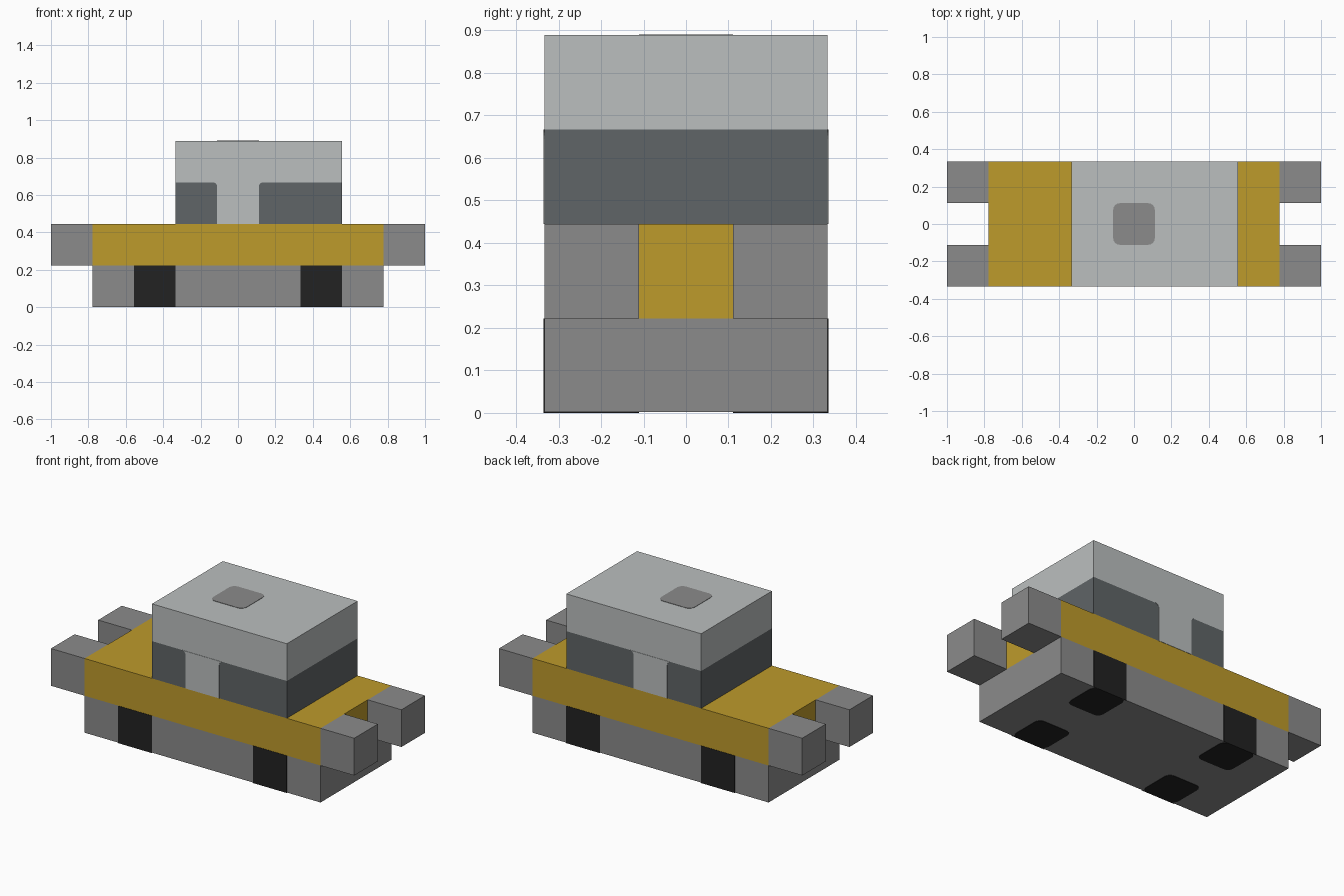
import bpy, bmesh, math
from mathutils import Vector

if "Cube" in bpy.data.objects:
    bpy.data.objects.remove(bpy.data.objects["Cube"])

U = 2 / 18      # one block unit
T = 0.002       # thickness of painted plates


def material(name, srgb):
    m = bpy.data.materials.new(name)
    lin = [((c / 255 + 0.055) / 1.055) ** 2.4 for c in srgb]
    m.diffuse_color = (*lin, 1)
    m.use_nodes = True
    m.node_tree.nodes["Principled BSDF"].inputs["Base Color"].default_value = m.diffuse_color
    return m


LIGHT = material("light_grey", (187, 191, 191))
GREY = material("mid_grey", (139, 139, 139))
GOLD = material("gold", (190, 155, 43))
GLASS = material("dark_glass", (96, 101, 103))
BLACK = material("black", (34, 34, 34))


def finish(name, bm, mat):
    bmesh.ops.recalc_face_normals(bm, faces=bm.faces)
    me = bpy.data.meshes.new(name)
    bm.to_mesh(me)
    bm.free()
    me.materials.append(mat)
    ob = bpy.data.objects.new(name, me)
    bpy.context.collection.objects.link(ob)
    return ob


def prism(name, points, offset, mat):
    """Extrude a flat outline of 3D points along an offset."""
    bm = bmesh.new()
    face = bm.faces.new([bm.verts.new(p) for p in points])
    ext = bmesh.ops.extrude_face_region(bm, geom=[face], use_keep_orig=True)
    moved = [g for g in ext["geom"] if isinstance(g, bmesh.types.BMVert)]
    bmesh.ops.translate(bm, verts=moved, vec=Vector(offset))
    return finish(name, bm, mat)


def box(name, x, y, z, mat):
    pts = [(x[0], y[0], z[0]), (x[1], y[0], z[0]), (x[1], y[1], z[0]), (x[0], y[1], z[0])]
    return prism(name, pts, (0, 0, z[1] - z[0]), mat)


def units(a, b):
    return (a * U, b * U)


def rounded_plate(name, cx, cy, z, mat, r=0.035):
    """Square plate two units wide with rounded corners."""
    pts = []
    for k, (sx, sy) in enumerate([(1, 1), (-1, 1), (-1, -1), (1, -1)]):
        for i in range(5):
            a = (k + i / 4) * math.pi / 2
            pts.append((cx + sx * (U - r) + r * math.cos(a),
                        cy + sy * (U - r) + r * math.sin(a), z))
    return prism(name, pts, (0, 0, T), mat)


# Main blocks
box("chassis", units(-7, 7), units(-3, 3), (T, 2 * U), GREY)
box("body", units(-7, 7), units(-3, 3), units(2, 4), GOLD)
box("window_band", units(-3, 5), units(-3, 3), units(4, 6), GLASS)
box("cabin_roof", units(-3, 5), units(-3, 3), units(6, 8), LIGHT)
rounded_plate("roof_hatch", 0, 0, 8 * U, GREY)

# Bumper blocks at the four corners
for ex in (-1, 1):
    for side in (-1, 1):
        box("bumper", sorted((ex * 7 * U, ex * 9 * U)),
            sorted((side * U, side * 3 * U)), units(2, 4), GREY)

# Door pillars, flared where they meet the roof
R = 0.022
for side in (-1, 1):
    right = [(U, 4 * U)]
    for i in range(5):
        a = i / 4 * math.pi / 2
        right.append((U + R - R * math.cos(a), 6 * U - R + R * math.sin(a)))
    left = [(-x, z) for x, z in reversed(right)]
    y = side * 3 * U
    prism("door_pillar", [(x, y, z) for x, z in right + left], (0, side * T, 0), LIGHT)

# Wheels shown on the sides and underneath
for cx in (-4, 4):
    for side in (-1, 1):
        y = side * 3 * U
        box("wheel_side", units(cx - 1, cx + 1), sorted((y, y + side * T)), (0, 2 * U), BLACK)
        rounded_plate("wheel_base", cx * U, side * 2 * U, 0, BLACK)
